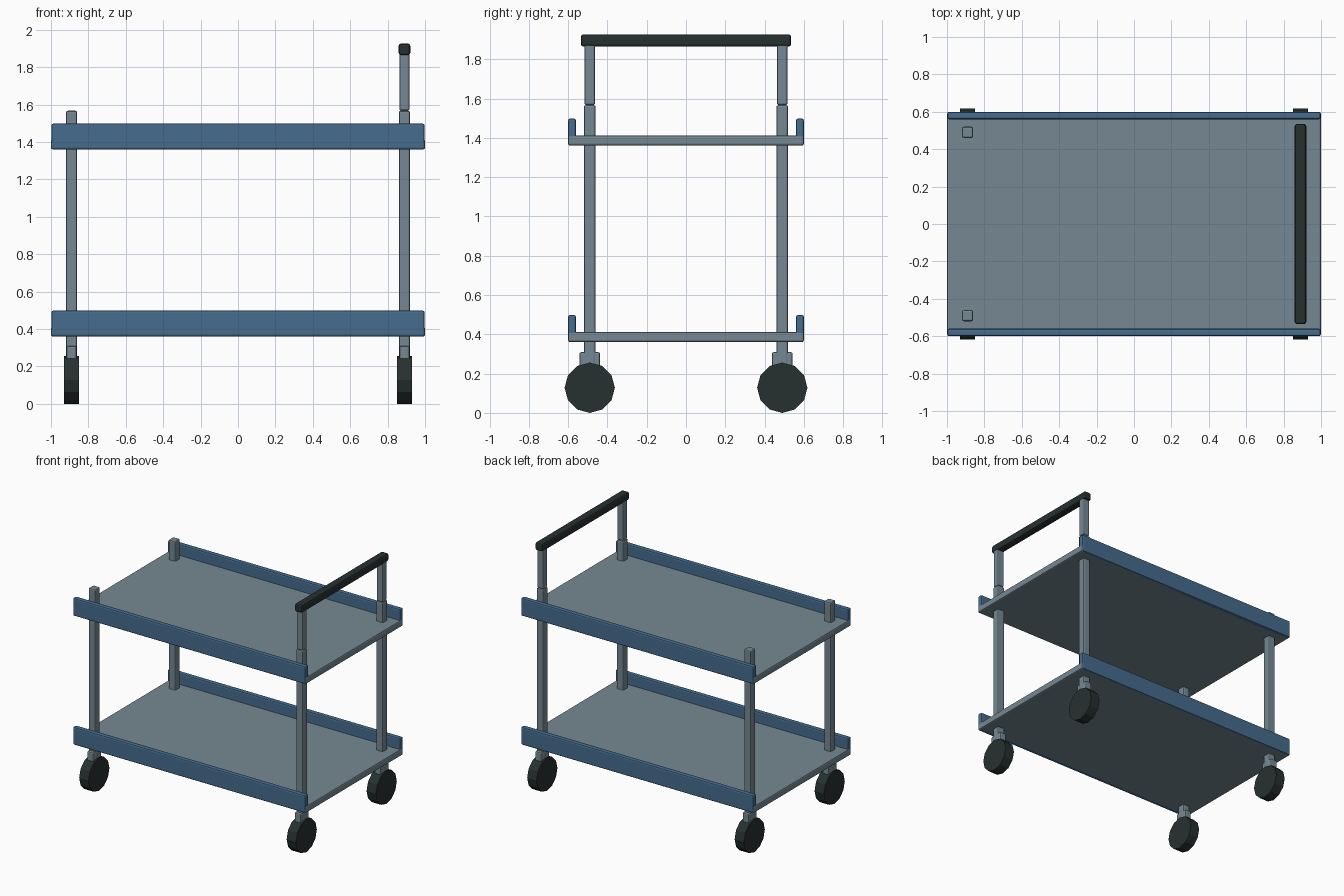
import bpy
from math import radians

if "Cube" in bpy.data.objects:
    bpy.data.objects.remove(bpy.data.objects["Cube"])


def material(name, rgb):
    m = bpy.data.materials.new(name)
    m.diffuse_color = (*rgb, 1)
    m.use_nodes = True
    m.node_tree.nodes["Principled BSDF"].inputs["Base Color"].default_value = m.diffuse_color
    return m


METAL = material("grey_metal", (0.18, 0.25, 0.29))
BLUE = material("blue_paint", (0.06, 0.15, 0.27))
RUBBER = material("dark_rubber", (0.02, 0.03, 0.03))


def box(name, lo, hi, mat, bevel=0.01):
    """Bevelled box between two opposite corners."""
    bpy.ops.mesh.primitive_cube_add(size=1, location=[(a + b) / 2 for a, b in zip(lo, hi)])
    ob = bpy.context.object
    ob.name = name
    ob.scale = [b - a for a, b in zip(lo, hi)]
    bpy.ops.object.transform_apply(location=False, rotation=False, scale=True)
    ob.data.materials.append(mat)
    mod = ob.modifiers.new("soft_edges", 'BEVEL')
    mod.width, mod.segments = bevel, 2
    return ob


def column(name, x, y, z0, z1, wx, wy, mat=METAL):
    return box(name, (x - wx / 2, y - wy / 2, z0), (x + wx / 2, y + wy / 2, z1), mat)


PX, PY = 0.89, 0.49

# Two shelves with raised side rails
for level, z in (("lower", 0.36), ("upper", 1.36)):
    box(level + "_shelf", (-1, -0.598, z), (1, 0.598, z + 0.053), METAL)
    for side, s in (("front", -1), ("back", 1)):
        ys = sorted((s * 0.56, s * 0.6))
        box(f"{level}_{side}_rail", (-0.998, ys[0], z), (0.998, ys[1], z + 0.138), BLUE)

# Corner posts, caster brackets and wheels
for xn, sx in (("left", -1), ("right", 1)):
    for yn, sy in (("front", -1), ("back", 1)):
        tag, x, y = f"{yn}_{xn}", sx * PX, sy * PY
        column(tag + "_post", x, y, 0.22, 1.567, 0.06, 0.06)
        column(tag + "_caster_bracket", x, y, 0.2, 0.31, 0.055, 0.105)
        bpy.ops.mesh.primitive_cylinder_add(vertices=12, radius=0.128, depth=0.08,
                                            location=(x, y, 0.128),
                                            rotation=(0, radians(90), 0))
        wheel = bpy.context.object
        wheel.name = tag + "_wheel"
        wheel.data.materials.append(RUBBER)

# Push handle
for yn, sy in (("front", -1), ("back", 1)):
    column(yn + "_handle_upright", PX, sy * PY, 1.567, 1.89, 0.055, 0.055)
box("handle_grip", (PX - 0.031, -0.535, 1.865), (PX + 0.031, 0.535, 1.926), RUBBER, 0.012)
